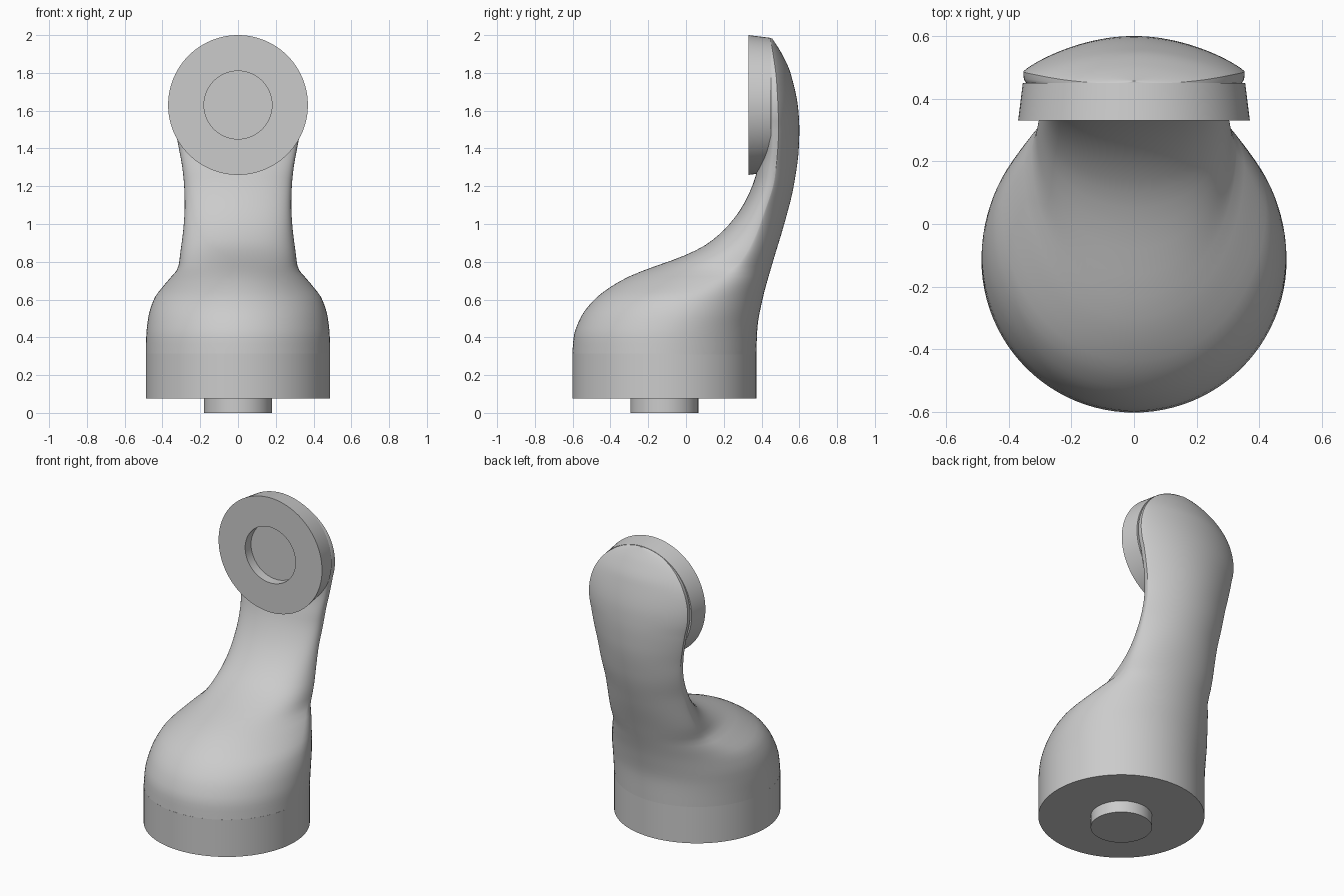
import bpy
import bmesh
import math
from mathutils import Matrix, Vector

cube = bpy.data.objects.get("Cube")
if cube:
    bpy.data.objects.remove(cube, do_unlink=True)

grey = bpy.data.materials.new("plain grey")
grey.use_nodes = True
colour = (0.6, 0.6, 0.6, 1)
grey.diffuse_color = colour
grey.node_tree.nodes["Principled BSDF"].inputs["Base Color"].default_value = colour

BASE_Y = -0.115
HEAD_Z = 1.63
HEAD_R = 0.353


def finish(name, bm):
    """Turn a bmesh into a smooth shaded object with sharp edges kept."""
    bmesh.ops.remove_doubles(bm, verts=bm.verts, dist=0.0001)
    bmesh.ops.recalc_face_normals(bm, faces=bm.faces)
    mesh = bpy.data.meshes.new(name)
    bm.to_mesh(mesh)
    bm.free()
    mesh.materials.append(grey)
    obj = bpy.data.objects.new(name, mesh)
    bpy.context.collection.objects.link(obj)
    bpy.ops.object.select_all(action="DESELECT")
    obj.select_set(True)
    bpy.context.view_layer.objects.active = obj
    bpy.ops.object.shade_smooth_by_angle(angle=math.radians(30))
    return obj


def lathe(name, profile, matrix):
    """Spin (radius, height) points around the local z axis."""
    bm = bmesh.new()
    verts = [bm.verts.new((r, 0, h)) for r, h in profile]
    edges = [bm.edges.new(pair) for pair in zip(verts, verts[1:])]
    bmesh.ops.spin(bm, geom=verts + edges, cent=(0, 0, 0), axis=(0, 0, 1),
                   angle=math.tau, steps=96, use_duplicate=False)
    bmesh.ops.transform(bm, matrix=matrix, verts=bm.verts)
    return finish(name, bm)


def curve(points, z):
    """Smooth interpolation through (z, value) points without overshoot."""
    n = len(points)
    slopes = [(b[1] - a[1]) / (b[0] - a[0]) for a, b in zip(points, points[1:])]

    def tangent(i):
        if i == 0 or i == n - 1:
            return slopes[0] if i == 0 else slopes[-1]
        a, b = slopes[i - 1], slopes[i]
        return 0 if a * b <= 0 else 2 * a * b / (a + b)

    z = min(max(z, points[0][0]), points[-1][0])
    i = next(k for k in range(n - 1) if z <= points[k + 1][0])
    (z0, v0), (z1, v1) = points[i], points[i + 1]
    h = z1 - z0
    t = (z - z0) / h
    return (v0 * (1 + 2 * t) * (1 - t) ** 2 + tangent(i) * h * t * (1 - t) ** 2
            + v1 * t * t * (3 - 2 * t) + tangent(i + 1) * h * t * t * (t - 1))


# Base drum with its round peg underneath
lathe("base_with_peg",
      [(0, 0), (0.18, 0), (0.18, 0.075), (0.487, 0.075), (0.487, 0.315), (0, 0.315)],
      Matrix.Translation((0, BASE_Y, 0)))

# Tapered head disc with a round recess in its front
lathe("head_disc",
      [(0, 0.39), (0.18, 0.39), (0.18, 0.33), (0.37, 0.33), (0.355, 0.45), (0, 0.45)],
      Matrix.Translation((0, 0, HEAD_Z)) @ Matrix.Rotation(-math.pi / 2, 4, "X"))

# Outlines of the curved arm, each as (height, value)
front = [(0.31, -0.602), (0.4, -0.595), (0.5, -0.56), (0.6, -0.485), (0.7, -0.345),
         (0.76, -0.21), (0.8, -0.095), (0.85, 0.03), (0.9, 0.12), (1, 0.23),
         (1.1, 0.302), (1.2, 0.35), (1.26, 0.37), (1.42, 0.41), (2, 0.41)]
crease = [(0.31, BASE_Y), (0.4, -0.1), (0.5, -0.06), (0.6, 0), (0.7, 0.15),
          (0.78, 0.27), (0.9, 0.35), (1.05, 0.41), (1.25, 0.47), (1.5, 0.49),
          (1.75, 0.48), (2, 0.445)]
back = [(0.31, 0.372), (0.45, 0.378), (0.6, 0.405), (0.8, 0.46), (1, 0.52),
        (1.2, 0.57), (1.4, 0.597), (1.5, 0.6), (1.6, 0.595), (1.8, 0.553),
        (1.9, 0.508), (2, 0.445)]
width = [(0.31, 0.487), (0.4, 0.486), (0.5, 0.476), (0.6, 0.446), (0.7, 0.372),
         (0.77, 0.317), (0.85, 0.305), (1, 0.287), (1.1, 0.282), (1.2, 0.285),
         (1.3, 0.295), (1.4, 0.313), (1.5, 0.332)]
back_power = [(0.31, 1), (0.65, 1), (1.1, 1.55), (1.5, 1.75), (2, 1.75)]
front_power = [(0.31, 1), (0.8, 1), (1.1, 0.8), (1.5, 0.5), (2, 0.5)]


def half_width(z):
    if z < 1.5:
        return curve(width, z)
    return math.sqrt(max(HEAD_R ** 2 - (z - HEAD_Z) ** 2, 0.0001))


def section(z, count=96):
    """Rounded cross-section that gains a crease between side and back."""
    w, mid = half_width(z), curve(crease, z)
    points = []
    for k in range(count):
        a = math.tau * k / count
        c, s = math.cos(a), math.sin(a)
        if s >= 0:
            y = mid + (curve(back, z) - mid) * max(s, 0) ** curve(back_power, z)
        else:
            y = mid - (mid - curve(front, z)) * (-s) ** curve(front_power, z)
        points.append(Vector((w * c, y, z)))
    return points


# Arm lofted from the base up into the domed back of the head
STEPS = 48
TOP = HEAD_Z + HEAD_R - 0.0005
heights = [0.31 + (HEAD_Z - 0.31) * i / STEPS for i in range(STEPS)]
heights += [HEAD_Z + (TOP - HEAD_Z) * math.sin(math.pi / 2 * i / 24) for i in range(25)]
bm = bmesh.new()
rings = [[bm.verts.new(p) for p in section(z)] for z in heights]
for low, high in zip(rings, rings[1:]):
    for k in range(len(low)):
        j = (k + 1) % len(low)
        bm.faces.new((low[k], low[j], high[j], high[k]))
bm.faces.new(rings[0])
bm.faces.new(rings[-1])
finish("curved_arm", bm)
